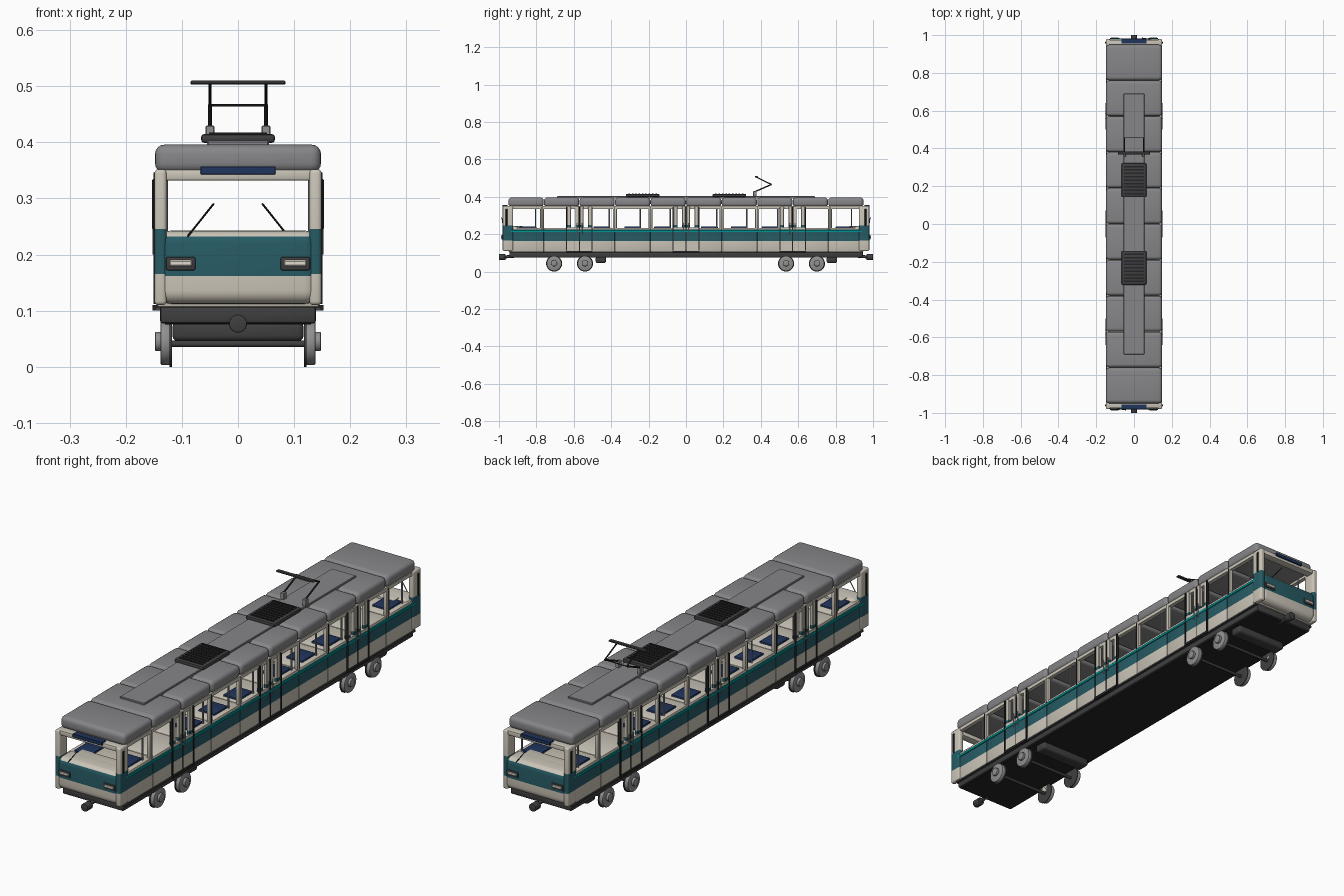
import bpy, bmesh, math
from mathutils import Vector, Matrix

if "Cube" in bpy.data.objects:
    bpy.data.objects.remove(bpy.data.objects["Cube"])


def mat(name, r, g, b):
    m = bpy.data.materials.new(name)
    m.diffuse_color = (r, g, b, 1)
    m.use_nodes = True
    m.node_tree.nodes["Principled BSDF"].inputs["Base Color"].default_value = m.diffuse_color
    return m


CREAM = mat("cream paint", 0.60, 0.56, 0.48)
TEAL = mat("dark teal paint", 0.02, 0.105, 0.13)
BRIGHT = mat("bright teal stripe", 0.0, 0.30, 0.30)
ROOF = mat("roof grey", 0.24, 0.24, 0.25)
DARK = mat("dark grey", 0.05, 0.05, 0.052)
BLACK = mat("black rubber", 0.018, 0.018, 0.02)
STEEL = mat("wheel steel", 0.28, 0.28, 0.28)
NAVY = mat("navy blue", 0.015, 0.035, 0.11)
LENS = mat("lamp lens", 0.75, 0.70, 0.62)


def finish(name, bm, mats):
    me = bpy.data.meshes.new(name)
    bm.normal_update()
    bm.to_mesh(me)
    bm.free()
    for m in mats:
        me.materials.append(m)
    ob = bpy.data.objects.new(name, me)
    bpy.context.collection.objects.link(ob)
    return ob


def box(name, x, y, z, m, bevel=0.0, seg=3, band=None):
    """Box from (min, max) pairs; band = (z0, z1) paints side faces dark teal."""
    bm = bmesh.new()
    size = [b - a for a, b in (x, y, z)]
    mid = [(a + b) / 2 for a, b in (x, y, z)]
    bmesh.ops.create_cube(bm, size=1, matrix=Matrix.Translation(mid) @ Matrix.Diagonal((*size, 1)))
    if bevel:
        bmesh.ops.bevel(bm, geom=bm.edges[:], offset=bevel, segments=seg, profile=0.5, affect='EDGES')
    if band:
        for h in band:
            bmesh.ops.bisect_plane(bm, geom=bm.verts[:] + bm.edges[:] + bm.faces[:],
                                   plane_co=(0, 0, h), plane_no=(0, 0, 1))
        bm.normal_update()
        for f in bm.faces:
            if band[0] < f.calc_center_median().z < band[1] and abs(f.normal.z) < 0.9:
                f.material_index = 1
    return finish(name, bm, [m, TEAL] if band else [m])


def rod(name, a, b, r, m, n=12, bevel=0.0):
    """Cylinder between two points."""
    a, b = Vector(a), Vector(b)
    d = b - a
    bm = bmesh.new()
    mx = Matrix.Translation((a + b) / 2) @ d.to_track_quat('Z', 'Y').to_matrix().to_4x4()
    bmesh.ops.create_cone(bm, cap_ends=True, segments=n, radius1=r, radius2=r, depth=d.length, matrix=mx)
    if bevel:
        rim = [e for e in bm.edges if any(len(f.verts) > 4 for f in e.link_faces)]
        bmesh.ops.bevel(bm, geom=rim, offset=bevel, segments=2, profile=0.5, affect='EDGES')
    return finish(name, bm, [m])


def span(s, a, b):
    """Range a..b mirrored by sign s."""
    return (min(s * a, s * b), max(s * a, s * b))


BAND = (0.163, 0.224)
DOORS = (-0.57, 0.0, 0.57)

# Body and roof segments
for i in range(10):
    y0 = -0.95 + 0.19 * i
    box("body_segment", (-0.145, 0.145), (y0, y0 + 0.19), (0.106, 0.234), CREAM, 0.005, 2, BAND)
    box("roof_segment", (-0.148, 0.148), (y0 + 0.001, y0 + 0.189),
        (0.346, 0.396), ROOF, 0.017, 4)
box("roof_centre_panel", (-0.055, 0.055), (-0.69, 0.69), (0.39, 0.403), ROOF, 0.002, 1)
box("underframe", (-0.139, 0.139), (-0.945, 0.945), (0.077, 0.109), DARK, 0.006, 2)
box("underframe_bottom", (-0.13, 0.13), (-0.935, 0.935), (0.075, 0.08), BLACK)
for y in (-0.455, 0.78):
    box("equipment_box", (-0.117, 0.117), (y - 0.028, y + 0.028), (0.046, 0.08), DARK, 0.01, 3)

# Rooftop air conditioning units with slats
for s in (-1, 1):
    box("air_conditioner", (-0.066, 0.066), span(s, 0.142, 0.322), (0.399, 0.415), DARK, 0.006, 2)
    for k in range(9):
        y = s * (0.16 + 0.018 * k)
        box("air_conditioner_slat", (-0.052, 0.052), (y - 0.004, y + 0.004), (0.413, 0.418), BLACK)

# Side details, mirrored left and right
for s in (-1, 1):
    box("belt_stripe", span(s, 0.143, 0.149), (-0.94, 0.94), (0.211, 0.222), BRIGHT, 0.001, 1)
    box("lower_sill", span(s, 0.138, 0.148), (-0.945, 0.945), (0.1, 0.107), DARK)
    box("window_header", span(s, 0.128, 0.145), (-0.95, 0.95), (0.336, 0.35), CREAM)
    for y in (-0.77, -0.38, -0.19, 0.19, 0.38, 0.77):
        box("window_pillar", span(s, 0.13, 0.145), (y - 0.01, y + 0.01), (0.225, 0.35), CREAM, 0.003, 2)
        box("window_seal", span(s, 0.14, 0.1465), (y - 0.0015, y + 0.0015), (0.225, 0.345), BLACK)
    # Seats and grab poles in each window bay
    for y in (-0.845, -0.45, -0.285, -0.125, 0.125, 0.285, 0.45, 0.845):
        box("seat_cushion", span(s, 0.05, 0.124), (y - 0.045, y + 0.045), (0.226, 0.241), NAVY, 0.004, 2)
        rod("grab_pole", (s * 0.128, y + 0.04, 0.23), (s * 0.128, y + 0.04, 0.35), 0.0035, STEEL, 8)
    # Double doors
    for y in DOORS:
        for d in (-1, 1):
            for a, b in ((0.003, 0.022), (0.046, 0.066)):
                yr = tuple(y + v for v in span(d, a, b))
                box("door_leaf_post", span(s, 0.132, 0.147), yr, (0.225, 0.35), CREAM, 0.002, 1, (0.2, 0.25))
            box("door_frame", span(s, 0.14, 0.151), tuple(y + v for v in span(d, 0.066, 0.071)),
                (0.112, 0.346), BLACK)
            rod("door_handle", (s * 0.15, y + d * 0.013, 0.2), (s * 0.15, y + d * 0.013, 0.26), 0.0025, STEEL, 8)
        box("door_panel", span(s, 0.14, 0.1475), (y - 0.066, y + 0.066), (0.112, 0.236), CREAM, 0.0, 1, BAND)
        box("door_seam", span(s, 0.14, 0.149), (y - 0.002, y + 0.002), (0.112, 0.346), BLACK)
        box("door_step", span(s, 0.13, 0.152), (y - 0.071, y + 0.071), (0.1, 0.11), BLACK)

# Both cab ends
for e in (-1, 1):
    box("cab_nose", (-0.142, 0.142), span(e, 0.89, 0.982), (0.112, 0.243), CREAM, 0.024, 5, (0.162, 0.232))
    box("cab_header", (-0.146, 0.146), span(e, 0.94, 0.975), (0.332, 0.352), CREAM, 0.004, 2)
    box("destination_sign", (-0.067, 0.067), span(e, 0.955, 0.981), (0.343, 0.357), NAVY, 0.001, 1)
    box("windscreen_sill", (-0.1, 0.1), span(e, 0.87, 0.95), (0.232, 0.2425), CREAM, 0.003, 2)
    for s in (-1, 1):
        box("corner_pillar", span(s, 0.127, 0.149), span(e, 0.925, 0.98),
            (0.11, 0.352), CREAM, 0.007, 3, (0.165, 0.246))
        box("side_mirror", span(s, 0.147, 0.153), span(e, 0.955, 0.965), (0.245, 0.335), BLACK, 0.002, 1)
        box("headlight_frame", span(s, 0.076, 0.128), span(e, 0.972, 0.986), (0.172, 0.196), DARK, 0.003, 2)
        box("headlight_lens", span(s, 0.082, 0.122), span(e, 0.98, 0.988), (0.179, 0.19), LENS, 0.002, 1)
    rod("windscreen_wiper", (e * 0.09, e * 0.977, 0.232), (e * 0.043, e * 0.985, 0.291), 0.0018, BLACK, 8)
    rod("coupler_stem", (0, e * 0.92, 0.082), (0, e * 0.975, 0.078), 0.008, DARK)
    rod("coupler", (0, e * 0.966, 0.077), (0, e, 0.077), 0.016, DARK, 24, 0.002)

# Wheelsets
for y in (-0.705, -0.54, 0.535, 0.70):
    rod("axle", (-0.125, y, 0.041), (0.125, y, 0.041), 0.006, DARK)
    for s in (-1, 1):
        rod("wheel_flange", (s * 0.118, y, 0.043), (s * 0.122, y, 0.043), 0.043, DARK, 32)
        rod("wheel", (s * 0.121, y, 0.043), (s * 0.138, y, 0.043), 0.040, STEEL, 32, 0.003)
        rod("wheel_hub", (s * 0.136, y, 0.045), (s * 0.148, y, 0.045), 0.017, STEEL, 20, 0.002)
        box("suspension_post", span(s, 0.118, 0.136), (y - 0.012, y + 0.012), (0.05, 0.085), CREAM)

# Pantograph
for s in (-1, 1):
    x = s * 0.05
    box("pantograph_bracket", (x - 0.008, x + 0.008), (0.358, 0.378), (0.402, 0.43), STEEL, 0.002, 1)
    rod("pantograph_lower_arm", (x, 0.368, 0.427), (x, 0.457, 0.466), 0.0035, BLACK, 10)
    rod("pantograph_upper_arm", (x, 0.457, 0.466), (x, 0.376, 0.505), 0.003, BLACK, 10)
rod("pantograph_hinge_bar", (-0.053, 0.457, 0.466), (0.053, 0.457, 0.466), 0.002, BLACK, 8)
box("pantograph_contact_bar", (-0.085, 0.085), (0.368, 0.384), (0.503, 0.51), DARK, 0.002, 1)

# Smooth the rounded parts while keeping edges sharp
bpy.ops.object.select_all(action='SELECT')
bpy.context.view_layer.objects.active = bpy.data.objects["underframe"]
bpy.ops.object.shade_smooth_by_angle(angle=math.radians(35))
